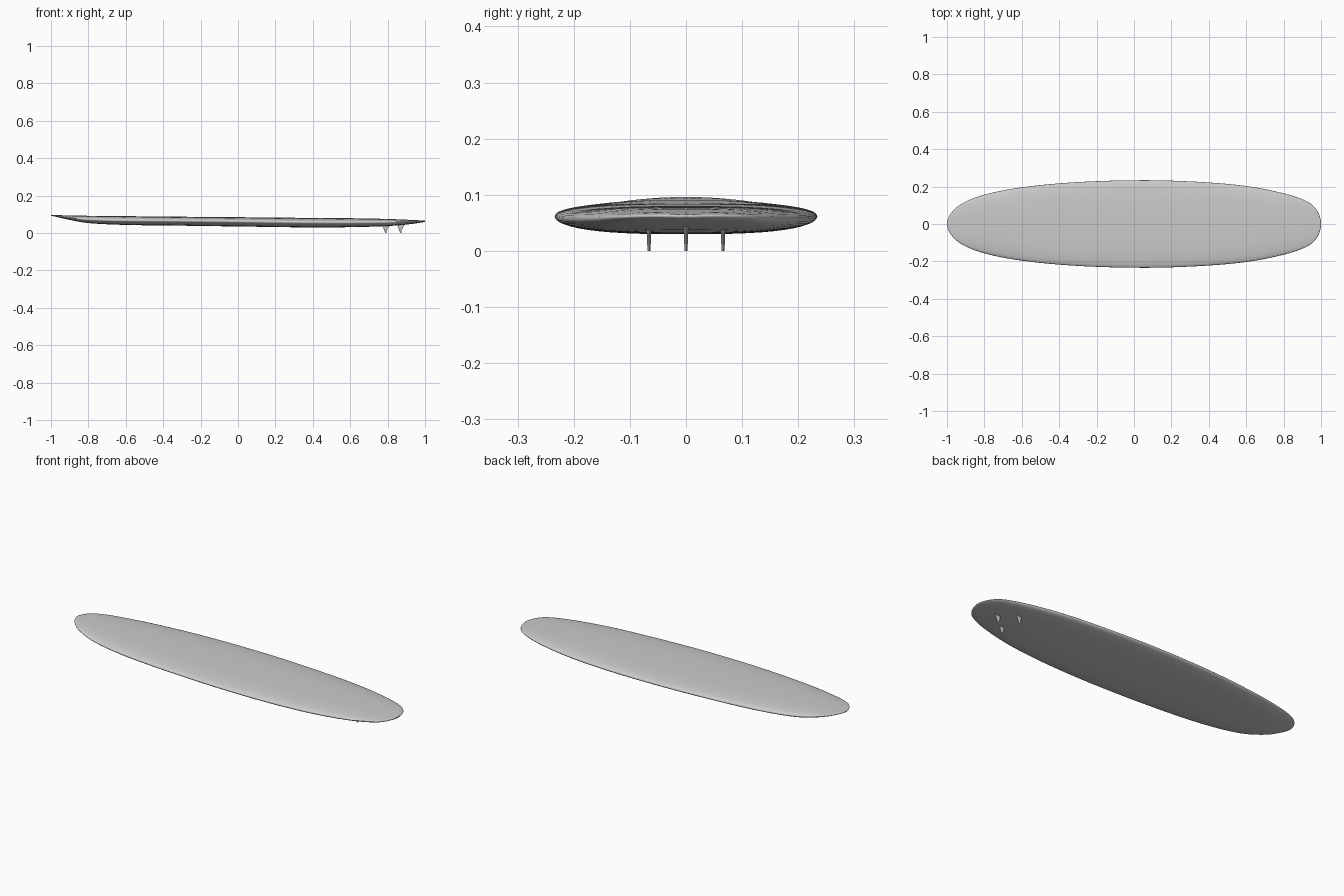
import bpy, bmesh, math

if "Cube" in bpy.data.objects:
    bpy.data.objects.remove(bpy.data.objects["Cube"])

# Stations: x, half width, bottom z, rail z, deck z
STATIONS = [
    (-1.00, 0.000, 0.093, 0.094, 0.096),
    (-0.98, 0.055, 0.088, 0.092, 0.096),
    (-0.95, 0.088, 0.081, 0.088, 0.095),
    (-0.90, 0.120, 0.070, 0.082, 0.094),
    (-0.80, 0.157, 0.053, 0.073, 0.092),
    (-0.60, 0.196, 0.043, 0.068, 0.090),
    (-0.30, 0.224, 0.039, 0.066, 0.087),
    (0.05, 0.234, 0.034, 0.062, 0.084),
    (0.35, 0.225, 0.030, 0.058, 0.081),
    (0.60, 0.203, 0.031, 0.057, 0.079),
    (0.80, 0.164, 0.037, 0.058, 0.075),
    (0.90, 0.132, 0.045, 0.060, 0.071),
    (0.95, 0.105, 0.051, 0.061, 0.069),
    (0.98, 0.070, 0.056, 0.062, 0.067),
    (1.00, 0.000, 0.060, 0.063, 0.065),
]
KEYS = [math.acos(-s[0]) for s in STATIONS]


def station(t):
    """Smooth (Hermite) interpolation between the stations."""
    i = 0
    while i < len(KEYS) - 2 and t > KEYS[i + 1]:
        i += 1
    h = KEYS[i + 1] - KEYS[i]
    u = (t - KEYS[i]) / h
    out = []
    for c in range(1, 5):
        def slope(k):
            a, b = max(k - 1, 0), min(k + 1, len(KEYS) - 1)
            return (STATIONS[b][c] - STATIONS[a][c]) / (KEYS[b] - KEYS[a])
        p, q = STATIONS[i][c], STATIONS[i + 1][c]
        out.append((2*u**3 - 3*u**2 + 1) * p + (u**3 - 2*u**2 + u) * h * slope(i)
                   + (3*u**2 - 2*u**3) * q + (u**3 - u**2) * h * slope(i + 1))
    return out


def power(v, e):
    return math.copysign(abs(v) ** e, v)


def finish(bm, name, angle):
    bmesh.ops.recalc_face_normals(bm, faces=bm.faces)
    me = bpy.data.meshes.new(name)
    bm.to_mesh(me)
    bm.free()
    ob = bpy.data.objects.new(name, me)
    bpy.context.collection.objects.link(ob)
    bpy.ops.object.select_all(action='DESELECT')
    ob.select_set(True)
    bpy.context.view_layer.objects.active = ob
    bpy.ops.object.shade_smooth_by_angle(angle=math.radians(angle))
    return ob


# Board: rounded cross-sections lofted from nose to tail
bm = bmesh.new()
N, M = 80, 48
rings = []
for i in range(1, N):
    t = math.pi * i / N
    w, zb, zr, zt = station(t)
    ring = []
    for j in range(M):
        a = 2 * math.pi * j / M
        s = math.sin(a)
        z = zr + power(s, 0.9) * ((zt - zr) if s > 0 else (zr - zb))
        ring.append(bm.verts.new((-math.cos(t), w * power(math.cos(a), 0.72), z)))
    rings.append(ring)
for r0, r1 in zip(rings, rings[1:]):
    for j in range(M):
        k = (j + 1) % M
        bm.faces.new((r0[j], r0[k], r1[k], r1[j]))
for ring, s in ((rings[0], STATIONS[0]), (rings[-1], STATIONS[-1])):
    tip = bm.verts.new((s[0], 0, s[3]))
    for j in range(M):
        bm.faces.new((ring[j], ring[(j + 1) % M], tip))
finish(bm, "board", 60)

# Fins: swept foils as (height fraction, leading x, trailing x, half thickness)
FOIL = [(1.0, -0.020, 0.021, 0.0042), (0.65, -0.016, 0.009, 0.0038),
        (0.3, -0.011, 0.002, 0.0032), (0.0, -0.005, 0.000, 0.0024)]


def fin(name, x, y, top):
    bm = bmesh.new()
    loops = []
    for f, a, b, th in FOIL:
        mid = a + 0.4 * (b - a)
        pts = [(a, 0), (a + 0.1 * (b - a), th * 0.7), (mid, th), (b, 0),
               (mid, -th), (a + 0.1 * (b - a), -th * 0.7)]
        loops.append([bm.verts.new((x + px, y + py, f * top)) for px, py in pts])
    for l0, l1 in zip(loops, loops[1:]):
        for j in range(6):
            k = (j + 1) % 6
            bm.faces.new((l0[j], l0[k], l1[k], l1[j]))
    bm.faces.new(loops[0])
    bm.faces.new(loops[-1])
    finish(bm, name, 40)


fin("center_fin", 0.873, 0, 0.047)
fin("left_fin", 0.793, -0.066, 0.042)
fin("right_fin", 0.793, 0.066, 0.042)
